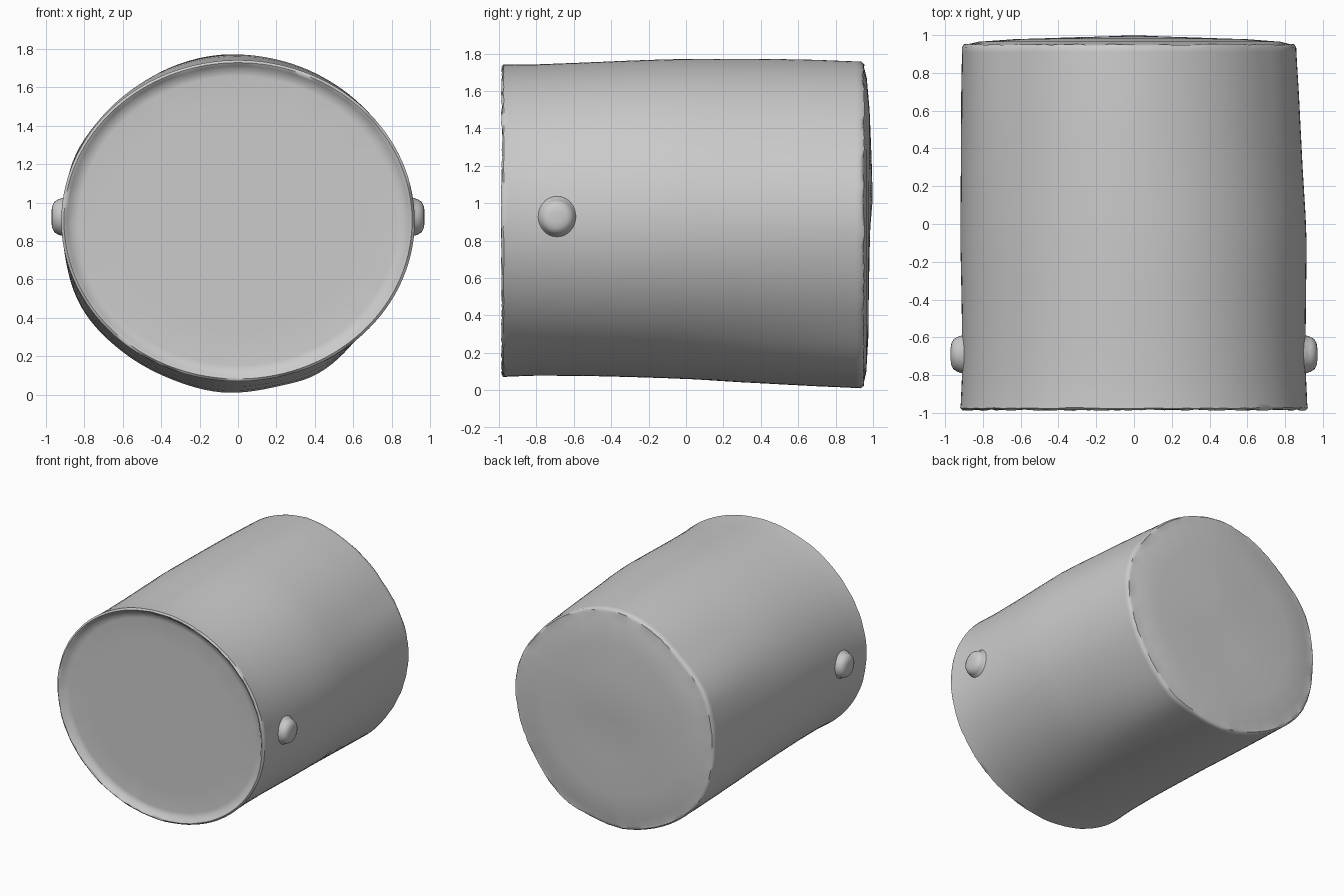
import bpy, bmesh, math, random
from mathutils import Vector

if "Cube" in bpy.data.objects:
    bpy.data.objects.remove(bpy.data.objects["Cube"])

random.seed(3)
N = 128

# Dented outline of the back end (x, z), counter-clockwise from the right side
BACK = [(.86, .93), (.8, 1.18), (.68, 1.36), (.48, 1.56), (.25, 1.69), (-.04, 1.755),
        (-.35, 1.69), (-.62, 1.51), (-.83, 1.28), (-.9, 1.05), (-.91, .8), (-.82, .46),
        (-.6, .22), (-.35, .08), (-.08, .01), (.2, .04), (.42, .11), (.67, .36), (.82, .66)]


def back_point(i):
    """Smooth closed curve through the outline, sampled by angle."""
    a = 2 * math.pi * i / N
    polar = sorted((math.atan2(z - .9, x) % (2 * math.pi), math.hypot(x, z - .9)) for x, z in BACK)
    n = len(polar)
    k = max([j for j in range(n) if polar[j][0] <= a], default=n - 1)
    a0, a1 = polar[k][0], polar[(k + 1) % n][0]
    u = ((a - a0) % (2 * math.pi)) / ((a1 - a0) % (2 * math.pi))
    p0, p1, p2, p3 = (polar[(k + d) % n][1] for d in (-1, 0, 1, 2))
    r = p1 + .5 * u * (p2 - p0 + u * (2*p0 - 5*p1 + 4*p2 - p3 + u * (3*(p1 - p2) + p3 - p0)))
    return Vector((r * math.cos(a), 0, .9 + r * math.sin(a)))


def front_point(i):
    """Ellipse with matching angles."""
    a = 2 * math.pi * i / N
    c, s = math.cos(a), math.sin(a)
    r = 1 / math.hypot(c / .92, s / .835)
    return Vector((r * c, 0, .905 + r * s))


def finish(bm, name, angle):
    bmesh.ops.recalc_face_normals(bm, faces=bm.faces)
    me = bpy.data.meshes.new(name)
    bm.to_mesh(me)
    bm.free()
    ob = bpy.data.objects.new(name, me)
    bpy.context.collection.objects.link(ob)
    bpy.ops.object.select_all(action='DESELECT')
    ob.select_set(True)
    bpy.context.view_layer.objects.active = ob
    bpy.ops.object.shade_smooth_by_angle(angle=math.radians(angle))
    return ob


def loft(bm, rings):
    for a, b in zip(rings, rings[1:]):
        for i in range(len(a)):
            j = (i + 1) % len(a)
            bm.faces.new((a[i], a[j], b[j], b[i]))
    bm.faces.new(rings[0])
    bm.faces.new(rings[-1])


# Drum: rings of (y, blend from front to back outline, scale, rim jitter)
RINGS = [(-.95, 0, .3, 0), (-.95, 0, .7, 0), (-.95, 0, .9, 0), (-.955, 0, .945, .002),
         (-.975, 0, .965, .003), (-.985, 0, .985, .004), (-.975, 0, 1, .003),
         (-.95, 0, .997, .001), (-.8, .01, .99, 0), (-.55, .03, .99, 0), (-.3, .06, .995, 0),
         (-.1, .1, 1, 0), (.05, .2, 1, 0), (.3, .46, 1, 0), (.5, .63, 1, 0), (.7, .8, 1, 0),
         (.85, .93, .998, 0), (.91, .98, .998, .002), (.935, 1, .998, .004),
         (.95, 1, .985, .004), (.95, 1, .965, .002), (.965, 1, .9, 0), (.978, 1, .7, 0),
         (.985, 1, .4, 0), (.988, 1, .15, 0)]
fronts = [front_point(i) for i in range(N)]
backs = [back_point(i) for i in range(N)]
bm = bmesh.new()
rings = []
for y, t, s, jit in RINGS:
    ring = []
    swell = .028 * max(0, 1 - y * y)
    for i in range(N):
        p = fronts[i].lerp(backs[i], t)
        x = p.x * s
        z = .9 + (p.z - .9) * s
        top = max(0, math.sin(2 * math.pi * i / N))
        z += swell * top ** 2
        dome = .012 * max(0, 1 - s) * math.sin(2 * math.pi * i / N) if y > .94 else 0
        ring.append(bm.verts.new((x, y + dome + random.uniform(-jit, jit), z)))
    rings.append(ring)
loft(bm, rings)
finish(bm, "drum", 50)

# Side knobs: rounded studs blending into the wall
KNOB = [(.85, .125), (.895, .115), (.91, .1), (.935, .092), (.955, .08), (.967, .058), (.971, .03)]
for side, name in ((1, "right_knob"), (-1, "left_knob")):
    bm = bmesh.new()
    rings = [[bm.verts.new((side * x, -.69 + r * math.cos(k * math.pi / 16),
                            .925 + r * math.sin(k * math.pi / 16))) for k in range(32)]
             for x, r in KNOB]
    loft(bm, rings)
    finish(bm, name, 60)
